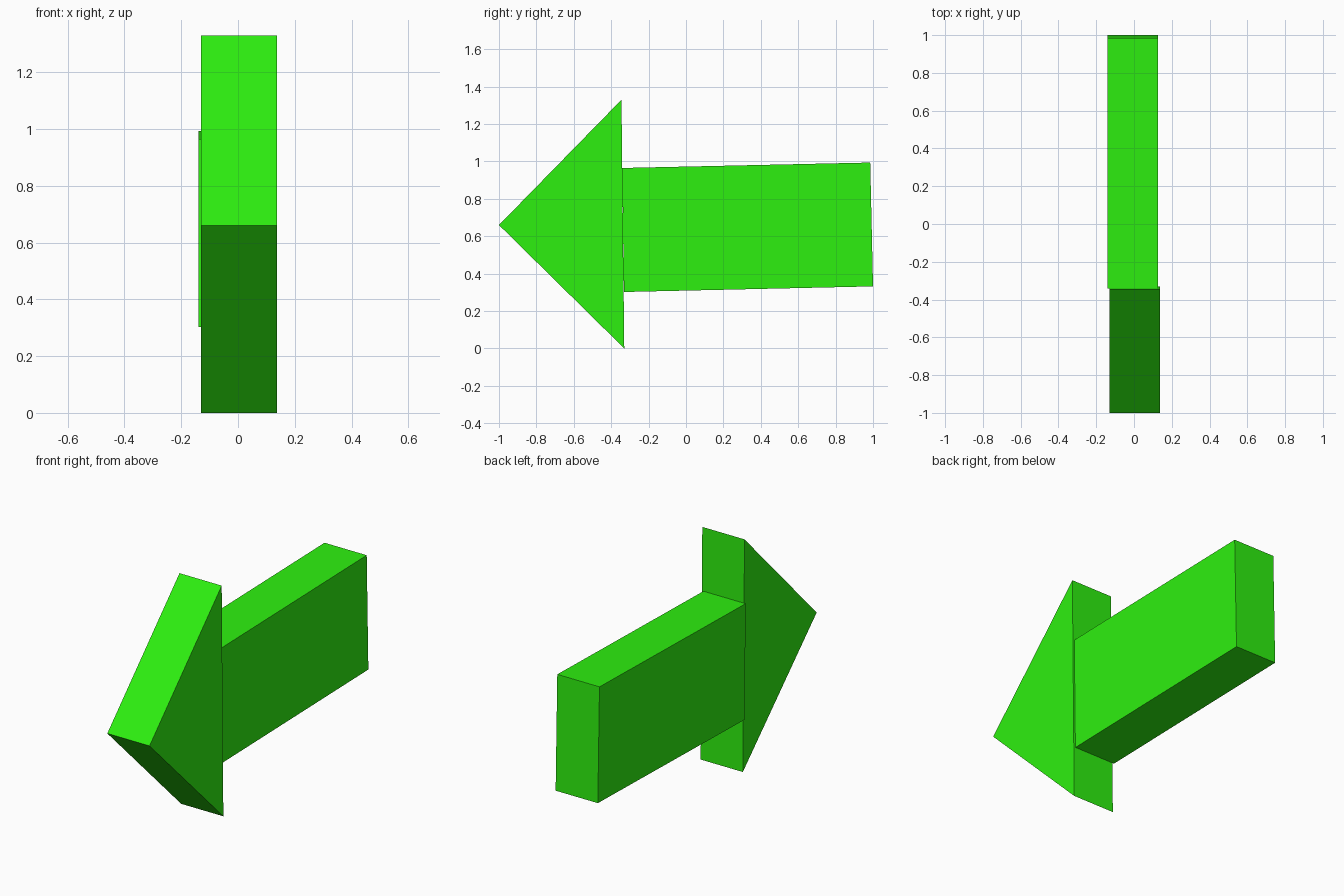
import bpy, bmesh

if "Cube" in bpy.data.objects:
    bpy.data.objects.remove(bpy.data.objects["Cube"])

green = bpy.data.materials.new("green")
green.diffuse_color = (0.027, 0.87, 0.005, 1)
green.use_nodes = True
green.node_tree.nodes["Principled BSDF"].inputs["Base Color"].default_value = green.diffuse_color


def extrude_profile(name, profile, x0, x1):
    """Extrude a (y, z) outline from x0 to x1."""
    bm = bmesh.new()
    face = bm.faces.new([bm.verts.new((x0, y, z)) for y, z in profile])
    ext = bmesh.ops.extrude_face_region(bm, geom=[face], use_keep_orig=True)
    verts = [g for g in ext["geom"] if isinstance(g, bmesh.types.BMVert)]
    bmesh.ops.translate(bm, verts=verts, vec=(x1 - x0, 0, 0))
    bmesh.ops.recalc_face_normals(bm, faces=bm.faces)
    mesh = bpy.data.meshes.new(name)
    bm.to_mesh(mesh)
    bm.free()
    mesh.materials.append(green)
    obj = bpy.data.objects.new(name, mesh)
    bpy.context.collection.objects.link(obj)
    return obj


# Triangular arrow head, pointing to the front
extrude_profile("arrow_head", [(-1.0, 0.66), (-0.33, 0.0), (-0.345, 1.33)], -0.13, 0.138)

# Slightly tilted shaft, offset a little to the left of the head
extrude_profile("arrow_shaft",
                [(-0.332, 0.302), (1.0, 0.332), (0.985, 0.994), (-0.341, 0.965)],
                -0.14, 0.128)
